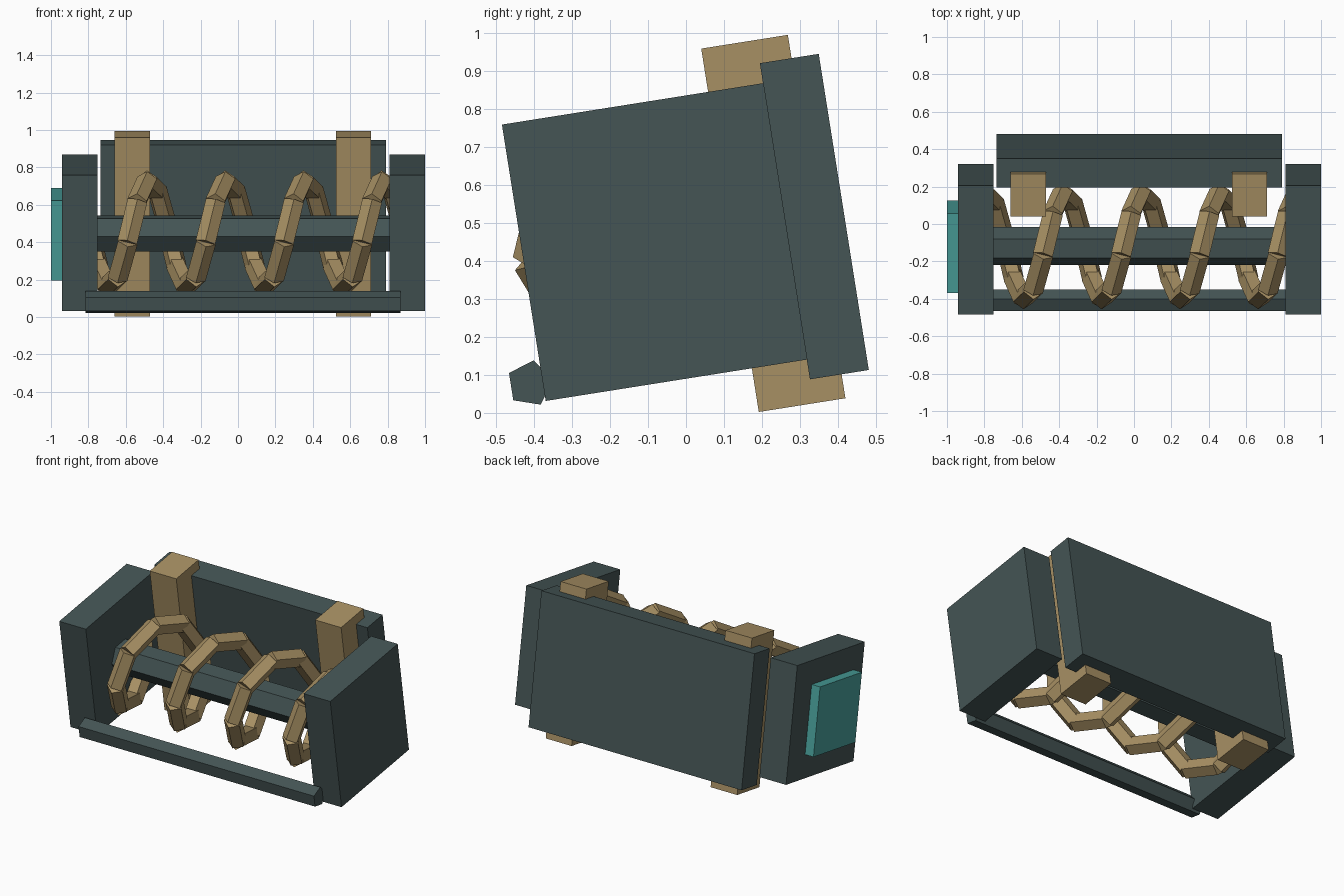
import bpy, bmesh, math
from mathutils import Vector, Matrix

if "Cube" in bpy.data.objects:
    bpy.data.objects.remove(bpy.data.objects["Cube"])

TILT = math.radians(9)          # the whole frame leans back about x
AXLE = (-0.118, 0.446)          # y, z of the coil axis


def material(name, rgb):
    m = bpy.data.materials.new(name)
    m.diffuse_color = (*rgb, 1)
    m.use_nodes = True
    m.node_tree.nodes["Principled BSDF"].inputs["Base Color"].default_value = m.diffuse_color
    return m


SLATE = material("dark_slate", (0.058, 0.089, 0.089))
TAN = material("tan", (0.39, 0.28, 0.127))
TEAL = material("teal", (0.069, 0.36, 0.335))


def finish(name, bm, mat):
    bmesh.ops.recalc_face_normals(bm, faces=bm.faces)
    me = bpy.data.meshes.new(name)
    bm.to_mesh(me)
    bm.free()
    me.materials.append(mat)
    ob = bpy.data.objects.new(name, me)
    bpy.context.collection.objects.link(ob)
    return ob


def tilted_box(name, x0, x1, centre, depth, height, mat):
    """Box between x0 and x1, leaning with the frame; centre is (y, z)."""
    bm = bmesh.new()
    bmesh.ops.create_cube(bm, size=1)
    pos = Matrix.Translation(((x0 + x1) / 2, *centre))
    size = Matrix.Diagonal((x1 - x0, depth, height, 1))
    bm.transform(pos @ Matrix.Rotation(TILT, 4, 'X') @ size)
    return finish(name, bm, mat)


def add_prism(bm, a, b, out, radius, sides):
    """Capped prism from a to b with one edge facing the direction out."""
    d = (b - a).normalized()
    u = (out - d * out.dot(d)).normalized()
    v = d.cross(u)
    rings = []
    for p in (a, b):
        rings.append([bm.verts.new(p + radius * (u * math.cos(t) + v * math.sin(t)))
                      for t in (math.tau * i / sides for i in range(sides))])
    for i in range(sides):
        j = (i + 1) % sides
        bm.faces.new((rings[0][i], rings[0][j], rings[1][j], rings[1][i]))
    bm.faces.new(rings[0])
    bm.faces.new(rings[1])


def bar(name, x0, x1, centre, radius, sides, angle):
    bm = bmesh.new()
    out = Vector((0, math.cos(angle), math.sin(angle)))
    add_prism(bm, Vector((x0, *centre)), Vector((x1, *centre)), out, radius, sides)
    return finish(name, bm, SLATE)


# End plates
for side, x0, x1 in (("left", -0.94, -0.75), ("right", 0.81, 1.0)):
    tilted_box(side + "_end_plate", x0, x1, (-0.0825, 0.45), 0.698, 0.737, SLATE)

# Back panel and the two posts set into it
tilted_box("back_panel", -0.735, 0.79, (0.338, 0.517), 0.157, 0.843, SLATE)
for side, x0, x1 in (("left", -0.66, -0.47), ("right", 0.525, 0.71)):
    tilted_box(side + "_post", x0, x1, (0.23, 0.499), 0.231, 0.969, TAN)

# Panel on the left end
tilted_box("end_panel", -1.0, -0.93, (-0.1225, 0.4425), 0.433, 0.433, TEAL)

# Hexagonal axle and pentagonal front rail
bar("axle", -0.815, 0.87, AXLE, 0.103, 6, TILT)
bar("front_rail", -0.815, 0.87, (-0.411, 0.077), 0.062, 5, TILT)

# Coil: straight segments, eight per turn, four turns
STEPS, COIL_R, TUBE_R = 32, 0.286, 0.056


def coil_point(k):
    phi = TILT - k * math.tau / 8
    return Vector((-0.80 + 0.0523 * k,
                   AXLE[0] + COIL_R * math.cos(phi),
                   AXLE[1] + COIL_R * math.sin(phi)))


bm = bmesh.new()
for k in range(STEPS):
    a, b = coil_point(k), coil_point(k + 1)
    mid = (a + b) / 2
    half = (b - a) * 0.52       # slight overlap at the joints
    out = Vector((0, mid.y - AXLE[0], mid.z - AXLE[1]))
    add_prism(bm, mid - half, mid + half, out, TUBE_R, 5)
finish("coil", bm, TAN)
